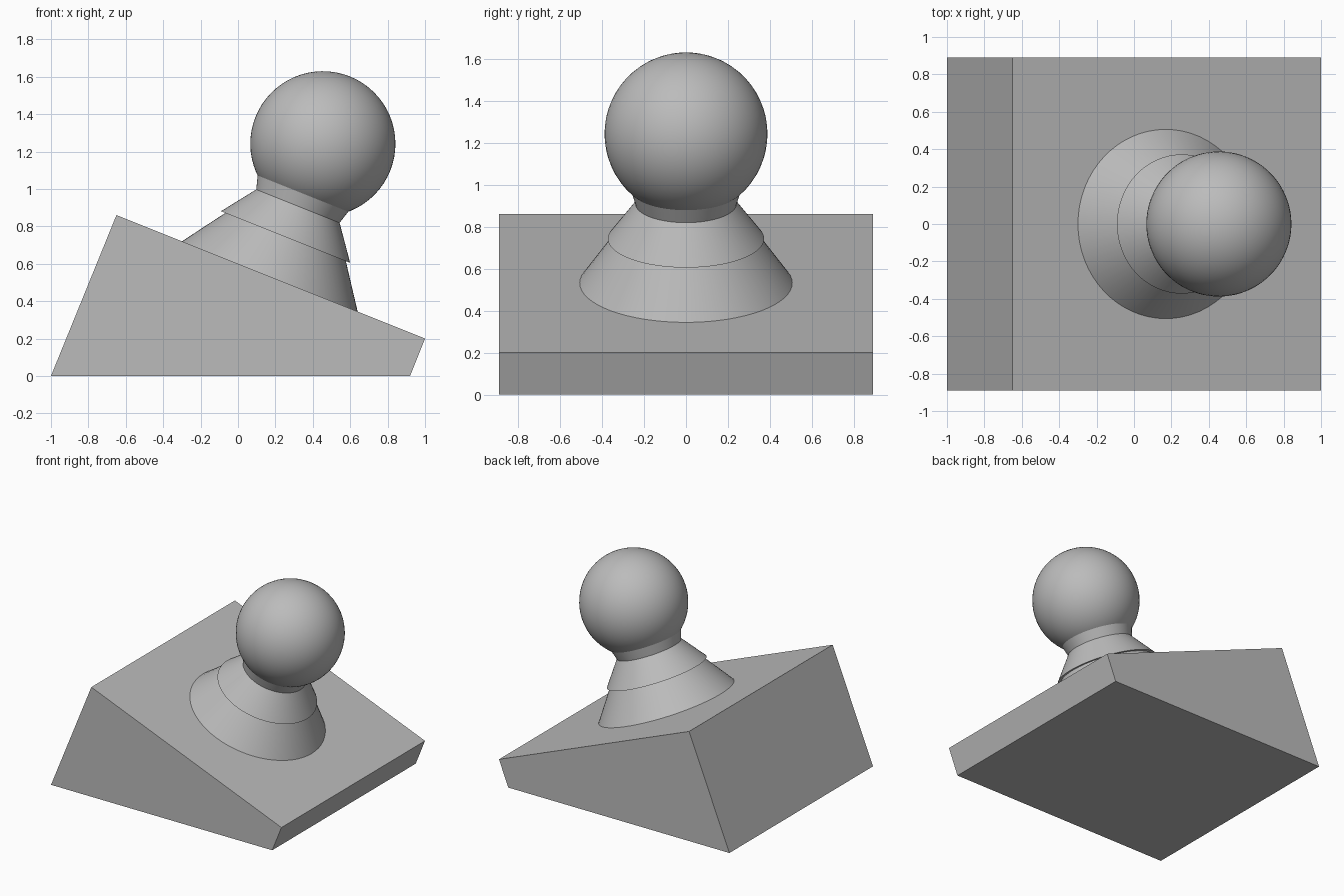
import bpy, bmesh, math
from mathutils import Matrix, Vector

cube = bpy.data.objects.get("Cube")
if cube:
    bpy.data.objects.remove(cube, do_unlink=True)

grey = bpy.data.materials.new("plain grey")
grey.use_nodes = True
grey.diffuse_color = (0.5, 0.5, 0.5, 1)
grey.node_tree.nodes["Principled BSDF"].inputs["Base Color"].default_value = (0.5, 0.5, 0.5, 1)

# Frame standing on the sloping top: its z axis is square to the slope
tilt = math.atan2(0.66, 1.65)
slope_frame = Matrix.Translation((0.17, 0, 0.532)) @ Matrix.Rotation(tilt, 4, 'Y')


def finish(name, bm, matrix=None, smooth=True):
    if matrix:
        bm.transform(matrix)
    bmesh.ops.recalc_face_normals(bm, faces=bm.faces)
    mesh = bpy.data.meshes.new(name)
    bm.to_mesh(mesh)
    bm.free()
    mesh.materials.append(grey)
    obj = bpy.data.objects.new(name, mesh)
    bpy.context.collection.objects.link(obj)
    if smooth:
        bpy.ops.object.select_all(action='DESELECT')
        obj.select_set(True)
        bpy.context.view_layer.objects.active = obj
        bpy.ops.object.shade_smooth_by_angle(angle=math.radians(30))
    return obj


def cone(name, low, high, r_low, r_high):
    bm = bmesh.new()
    bmesh.ops.create_cone(bm, cap_ends=True, segments=64, radius1=r_low,
                          radius2=r_high, depth=high - low)
    finish(name, bm, slope_frame @ Matrix.Translation((0, 0, (low + high) / 2)))


# Wedge base: side profile extruded across the width
bm = bmesh.new()
profile = [(-1, 0), (0.92, 0), (1, 0.2), (-0.65, 0.86)]
side = bm.faces.new([bm.verts.new((x, -0.89, z)) for x, z in profile])
ext = bmesh.ops.extrude_face_region(bm, geom=[side])
bmesh.ops.translate(bm, vec=Vector((0, 1.78, 0)),
                    verts=[v for v in ext["geom"] if isinstance(v, bmesh.types.BMVert)])
finish("wedge_base", bm, smooth=False)

# Stacked collars and the flared neck
cone("lower_collar", 0, 0.227, 0.506, 0.347)
cone("upper_collar", 0.227, 0.405, 0.372, 0.24)
cone("neck", 0.405, 0.485, 0.24, 0.263)

# Ball
bm = bmesh.new()
bmesh.ops.create_uvsphere(bm, u_segments=64, v_segments=32, radius=0.388)
finish("ball", bm, slope_frame @ Matrix.Translation((0, 0, 0.764)))
